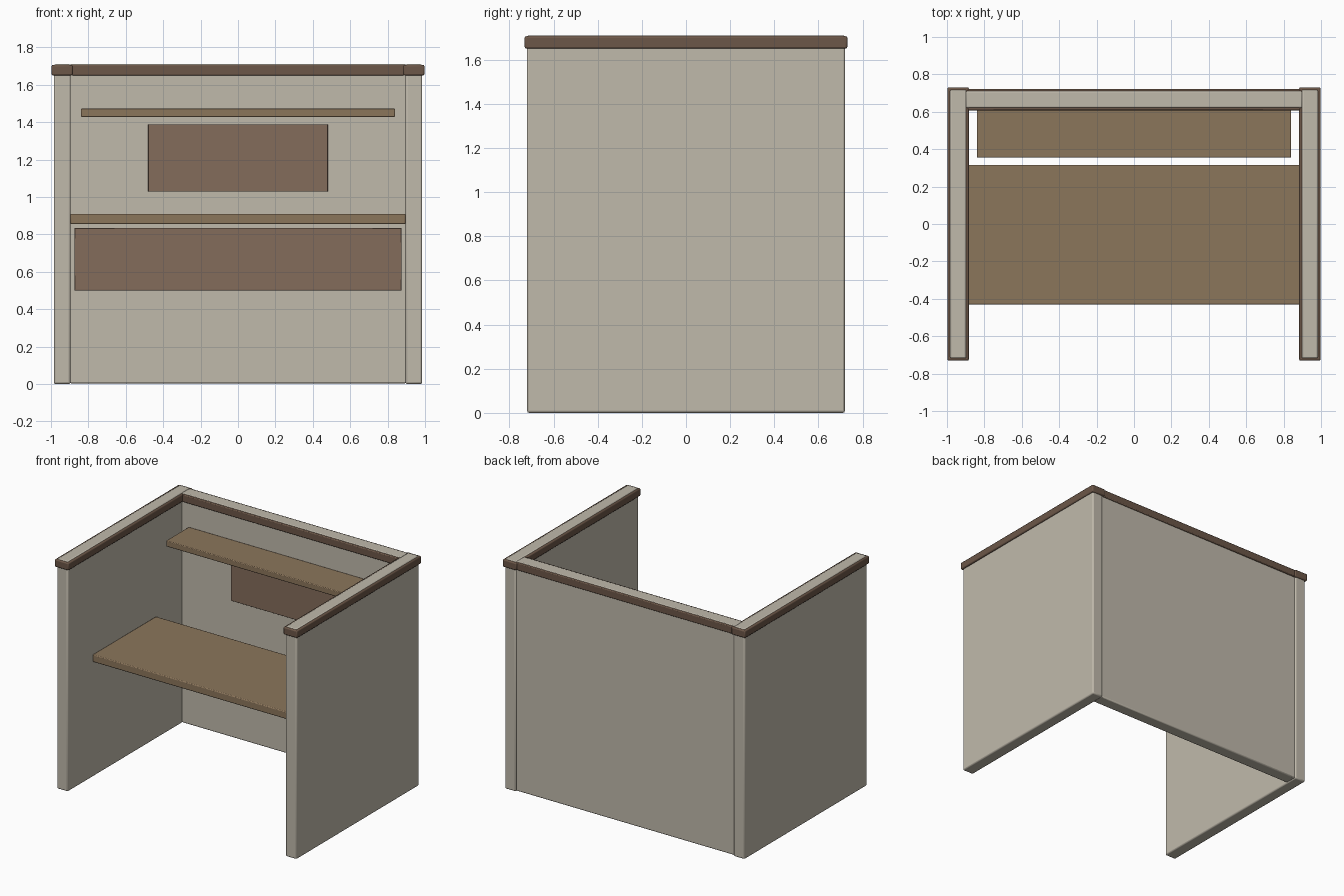
import bpy

if "Cube" in bpy.data.objects:
    bpy.data.objects.remove(bpy.data.objects["Cube"])


def material(name, rgb):
    m = bpy.data.materials.new(name)
    m.diffuse_color = (*rgb, 1)
    m.use_nodes = True
    m.node_tree.nodes["Principled BSDF"].inputs["Base Color"].default_value = m.diffuse_color
    return m


FABRIC = material("fabric", (0.53, 0.49, 0.41))
TRIM = material("dark_trim", (0.15, 0.095, 0.065))
WOOD = material("wood", (0.26, 0.18, 0.105))
BOARD = material("board", (0.23, 0.15, 0.105))


def box(name, x, y, z, mat, bevel=0.005, segments=2):
    """Bevelled box spanning the given (min, max) ranges."""
    spans = (x, y, z)
    bpy.ops.mesh.primitive_cube_add(size=1, location=[(a + b) / 2 for a, b in spans])
    o = bpy.context.object
    o.name = name
    o.scale = [b - a for a, b in spans]
    bpy.ops.object.transform_apply(location=False, rotation=False, scale=True)
    mod = o.modifiers.new("bevel", "BEVEL")
    mod.width = bevel
    mod.segments = segments
    o.data.materials.append(mat)
    bpy.ops.object.shade_smooth_by_angle()
    return o


# Side walls, each rising through a dark trim band to a light top
for side, s in (("left", -1), ("right", 1)):
    def span(a, b):
        return tuple(sorted((s * a, s * b)))
    box(side + "_wall", span(0.895, 0.985), (-0.72, 0.72), (0, 1.71), FABRIC, 0.01)
    box(side + "_trim", span(0.883, 0.997), (-0.731, 0.731), (1.65, 1.706), TRIM, 0.008)

# Back wall and its trim
box("back_wall", (-0.9, 0.9), (0.62, 0.712), (0.004, 1.71), FABRIC, 0.008)
box("back_trim", (-0.89, 0.89), (0.608, 0.722), (1.65, 1.706), TRIM, 0.006)

# Desk top, hanging panel under its rear edge
box("desk_top", (-0.895, 0.895), (-0.43, 0.315), (0.855, 0.91), WOOD, 0.006)
box("modesty_panel", (-0.875, 0.875), (0.265, 0.295), (0.5, 0.835), BOARD, 0.004)

# Shelf and pin board on the back wall
box("shelf", (-0.84, 0.84), (0.355, 0.622), (1.428, 1.472), WOOD, 0.005)
box("pin_board", (-0.48, 0.48), (0.6, 0.622), (1.028, 1.388), BOARD, 0.002)
